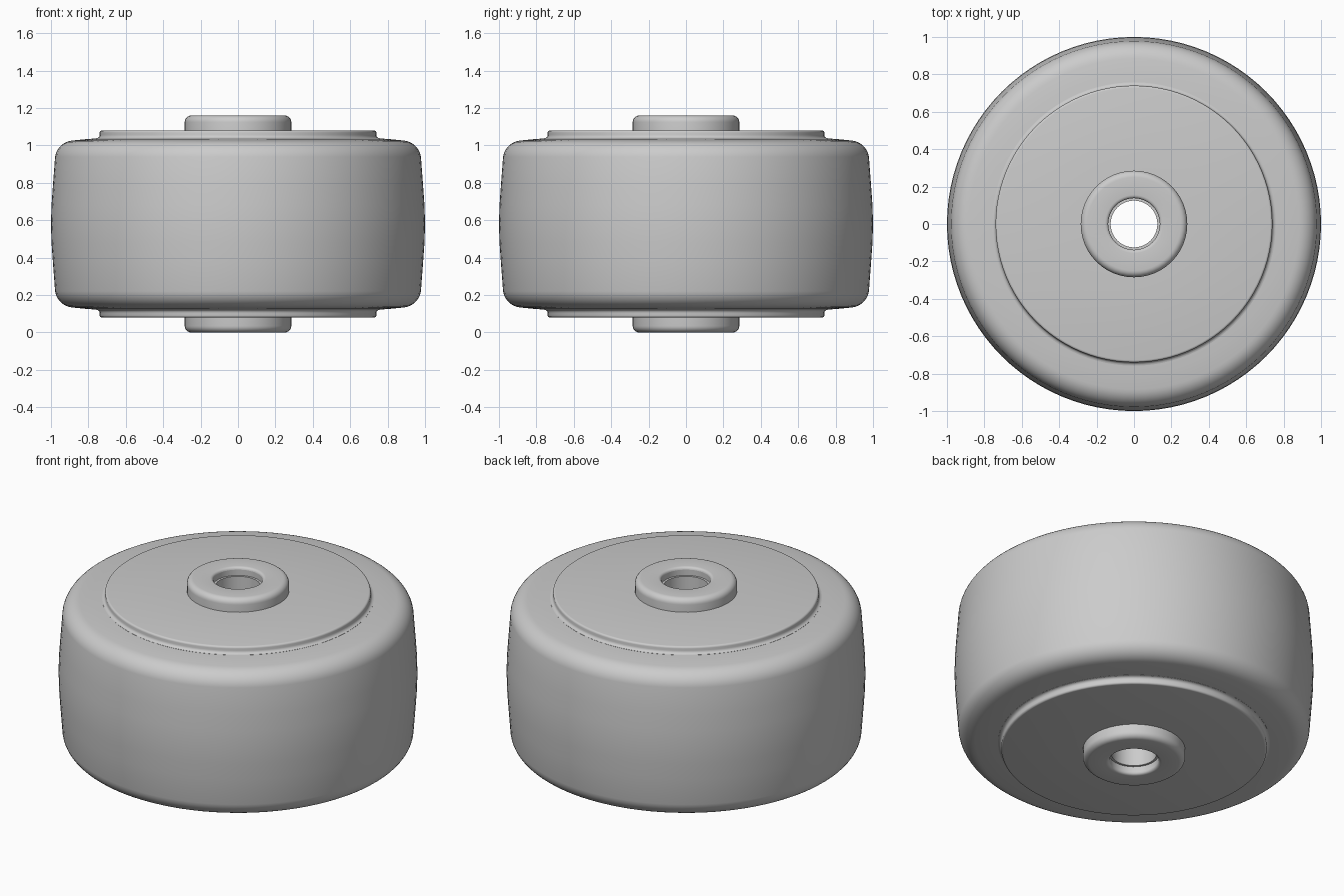
import bpy
import math
from math import radians

MID = 0.58  # height of the wheel's middle plane

cube = bpy.data.objects.get("Cube")
if cube:
    bpy.data.objects.remove(cube, do_unlink=True)

grey = bpy.data.materials.new("plain grey")
grey.use_nodes = True
colour = (0.6, 0.6, 0.6, 1)
grey.diffuse_color = colour
grey.node_tree.nodes["Principled BSDF"].inputs["Base Color"].default_value = colour


def arc(cx, cz, rx, rz, start, end, steps=6):
    """Points on an elliptical corner, angles in degrees."""
    angles = [radians(start + (end - start) * i / steps) for i in range(steps + 1)]
    return [(cx + rx * math.cos(a), cz + rz * math.sin(a)) for a in angles]


def lathe(name, upper, sides):
    """Spin a closed profile: the upper half (inside to outside) and its mirror."""
    loop = upper + [(r, -h) for r, h in reversed(upper) if h > 0]
    n = len(loop)
    verts = []
    for s in range(sides):
        a = math.tau * s / sides
        verts += [(r * math.cos(a), r * math.sin(a), MID + h) for r, h in loop]
    faces = []
    for s in range(sides):
        p, q = s * n, (s + 1) % sides * n
        for i in range(n):
            j = (i + 1) % n
            faces.append((p + j, p + i, q + i, q + j))
    mesh = bpy.data.meshes.new(name)
    mesh.from_pydata(verts, [], faces)
    mesh.materials.append(grey)
    obj = bpy.data.objects.new(name, mesh)
    bpy.context.collection.objects.link(obj)
    bpy.ops.object.select_all(action="DESELECT")
    obj.select_set(True)
    bpy.context.view_layer.objects.active = obj
    bpy.ops.object.shade_smooth_by_angle(angle=radians(35))
    return obj


# Crowned tread with rounded shoulders
shoulder = arc(0.875, 0.345, 0.104, 0.102, 85, 8, 8)
tread = [(0.70, 0.46), (0.80, 0.455)] + shoulder + [(0.99, 0.2), (0.997, 0.1), (1.0, 0)]
lathe("tread", tread, 96)

# Side plates with a small fillet where they meet the tread
plate_edge = arc(0.728, 0.488, 0.012, 0.012, 90, 0, 4)
fillet = arc(0.758, 0.476, 0.018, 0.018, 180, 270, 4)
lathe("wheel_core", [(0.2, 0.5)] + plate_edge + fillet + [(0.758, 0.4)], 96)

# Axle sleeve with a stepped bore and rounded rims
bore = [(0.125, 0.53), (0.138, 0.53), (0.138, 0.565)]
rim = arc(0.156, 0.565, 0.018, 0.015, 180, 90, 4) + arc(0.25, 0.545, 0.035, 0.035, 90, 0)
lathe("axle_sleeve", bore + rim + [(0.285, 0.45)], 48)
